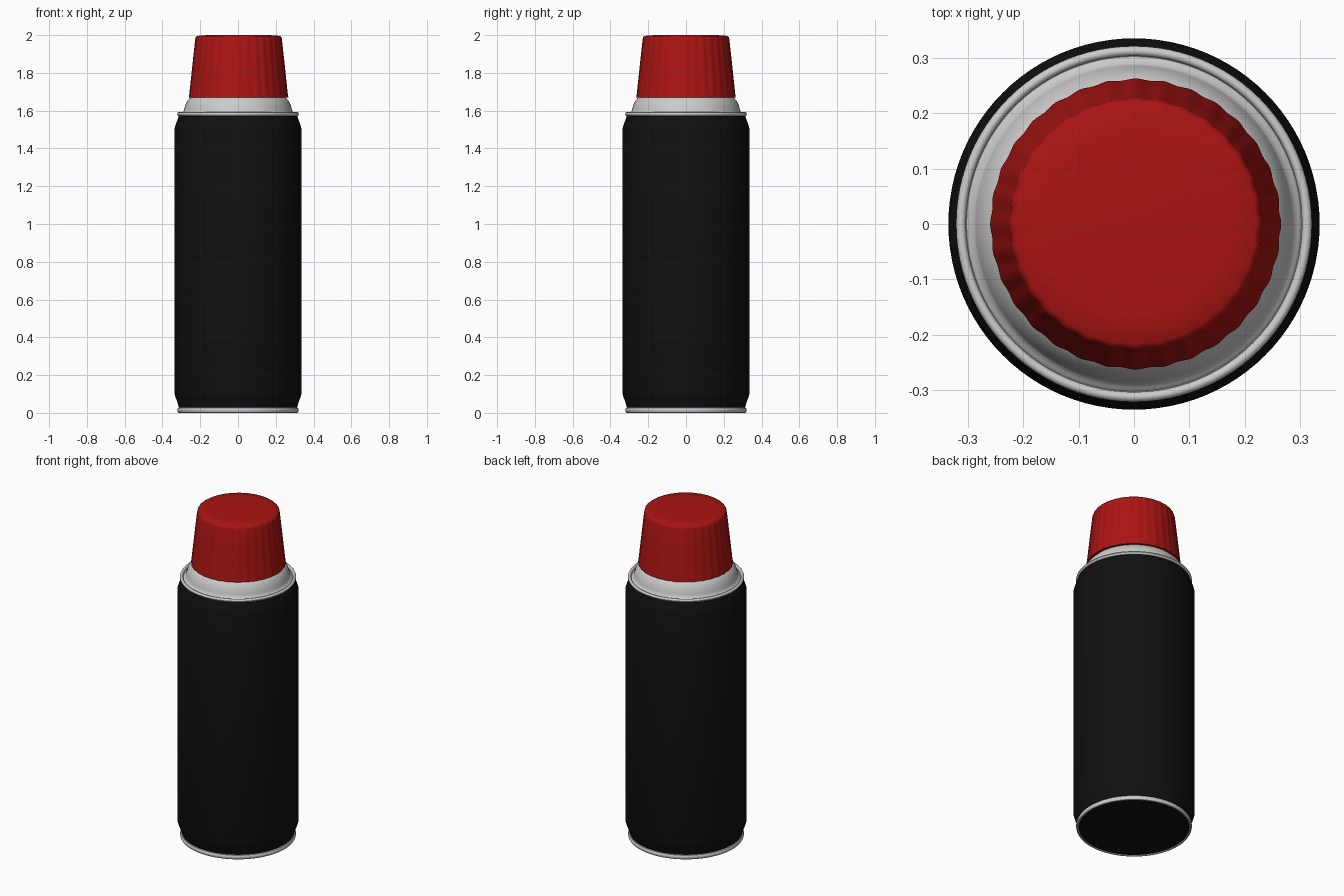
import bpy, bmesh, math

if "Cube" in bpy.data.objects:
    bpy.data.objects.remove(bpy.data.objects["Cube"])


def material(name, rgb):
    m = bpy.data.materials.new(name)
    m.diffuse_color = (*rgb, 1)
    m.use_nodes = True
    m.node_tree.nodes["Principled BSDF"].inputs["Base Color"].default_value = m.diffuse_color
    return m


def lathe(name, profile, sides=96, mat=None, flutes=0, depth=0.0, angle=35, x=0.0):
    """Revolve (radius, z) points about z; a zero radius closes the end.
    Flutes scallop every ring except those with a third value of 0."""
    bm = bmesh.new()
    rings = []
    for p in profile:
        r, z = p[:2]
        amount = p[2] if len(p) > 2 else 1.0
        if r == 0:
            rings.append([bm.verts.new((0, 0, z))])
            continue
        ring = []
        for i in range(sides):
            a = 2 * math.pi * i / sides
            rr = r + depth * amount * math.cos(flutes * a)
            ring.append(bm.verts.new((rr * math.cos(a), rr * math.sin(a), z)))
        rings.append(ring)
    for lo, hi in zip(rings, rings[1:]):
        for i in range(sides):
            j = (i + 1) % sides
            if len(lo) == 1:
                bm.faces.new((lo[0], hi[j], hi[i]))
            elif len(hi) == 1:
                bm.faces.new((lo[i], lo[j], hi[0]))
            else:
                bm.faces.new((lo[i], lo[j], hi[j], hi[i]))
    bmesh.ops.recalc_face_normals(bm, faces=bm.faces)
    mesh = bpy.data.meshes.new(name)
    bm.to_mesh(mesh)
    bm.free()
    ob = bpy.data.objects.new(name, mesh)
    bpy.context.collection.objects.link(ob)
    ob.location.x = x
    if mat:
        mesh.materials.append(mat)
    bpy.ops.object.select_all(action='DESELECT')
    ob.select_set(True)
    bpy.context.view_layer.objects.active = ob
    bpy.ops.object.shade_smooth_by_angle(angle=math.radians(angle))
    return ob


def rim_profile(r, z, half_w, half_h, steps=12):
    """Closed oval cross-section for a rolled seam."""
    return [(r + half_w * math.cos(2 * math.pi * i / steps),
             z + half_h * math.sin(2 * math.pi * i / steps)) for i in range(steps + 1)]


black = material("black_paint", (0.005, 0.005, 0.005))
red = material("red_plastic", (0.4, 0.007, 0.006))

# Painted can with tapered ends
lathe("can_body", [(0, 0.006), (0.308, 0.006), (0.312, 0.025), (0.322, 0.06),
                   (0.331, 0.083), (0.336, 0.1), (0.336, 1.505), (0.331, 1.522),
                   (0.322, 1.548), (0.312, 1.575), (0, 1.575)], mat=black)

# Rolled metal seams
lathe("bottom_rim", rim_profile(0.313, 0.014, 0.008, 0.014))
lathe("top_rim", rim_profile(0.313, 1.582, 0.009, 0.010))

# Metal shoulder rising under the cap
lathe("shoulder", [(0.313, 1.580), (0.303, 1.577), (0.297, 1.583), (0.290, 1.587),
                   (0.286, 1.605), (0.279, 1.630), (0.268, 1.652), (0.252, 1.670),
                   (0.225, 1.685), (0, 1.690)], angle=60)

# Fluted tapered cap with a softly stepped top
lathe("cap", [(0.244, 1.69), (0.248, 1.671), (0.262, 1.671), (0.259, 1.69),
              (0.242, 1.85), (0.228, 1.978), (0.225, 1.990), (0.217, 1.996, 0.5),
              (0.165, 2.0, 0), (0, 2.0)],
      sides=192, mat=red, flutes=32, depth=0.0015, angle=50, x=0.003)
